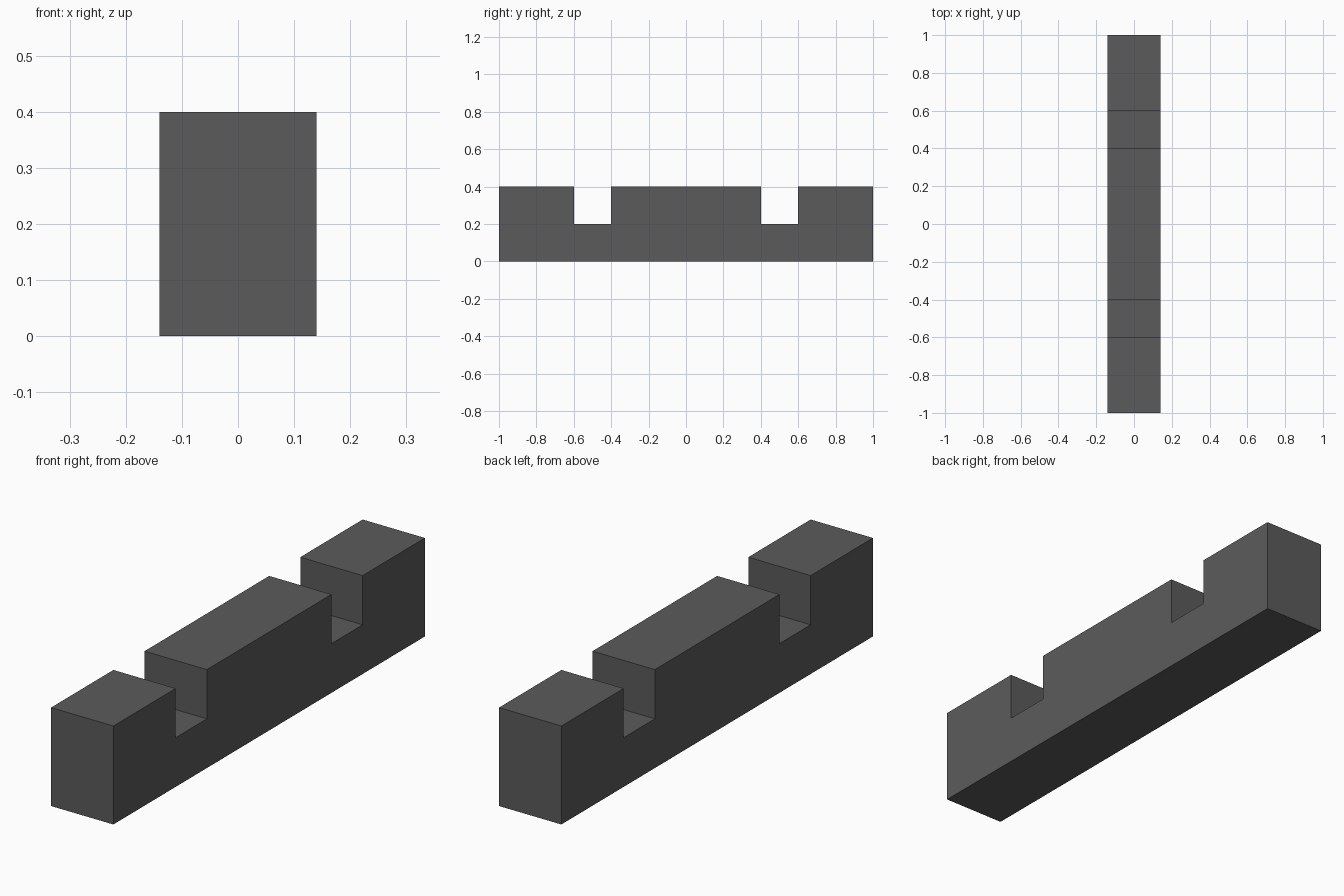
import bpy

if "Cube" in bpy.data.objects:
    bpy.data.objects.remove(bpy.data.objects["Cube"])

# One flat dark grey for the whole model
grey = bpy.data.materials.new("dark grey")
grey.diffuse_color = (0.105, 0.105, 0.105, 1.0)
grey.use_nodes = True
grey.node_tree.nodes["Principled BSDF"].inputs["Base Color"].default_value = grey.diffuse_color


def box(name, x_half, y0, y1, z0, z1):
    """Axis-aligned box centred on x = 0."""
    bpy.ops.mesh.primitive_cube_add(size=1, location=(0, (y0 + y1) / 2, (z0 + z1) / 2))
    ob = bpy.context.object
    ob.name = name
    ob.scale = (2 * x_half, y1 - y0, z1 - z0)
    bpy.ops.object.transform_apply(location=False, rotation=False, scale=True)
    ob.data.materials.append(grey)
    return ob


# Continuous lower rail
box("base_rail", 0.14, -1.0, 1.0, 0.0, 0.2)

# Raised blocks, leaving two notches between them
for name, y0, y1 in (("front_block", -1.0, -0.6),
                     ("middle_block", -0.4, 0.4),
                     ("back_block", 0.6, 1.0)):
    box(name, 0.14, y0, y1, 0.2, 0.4)
